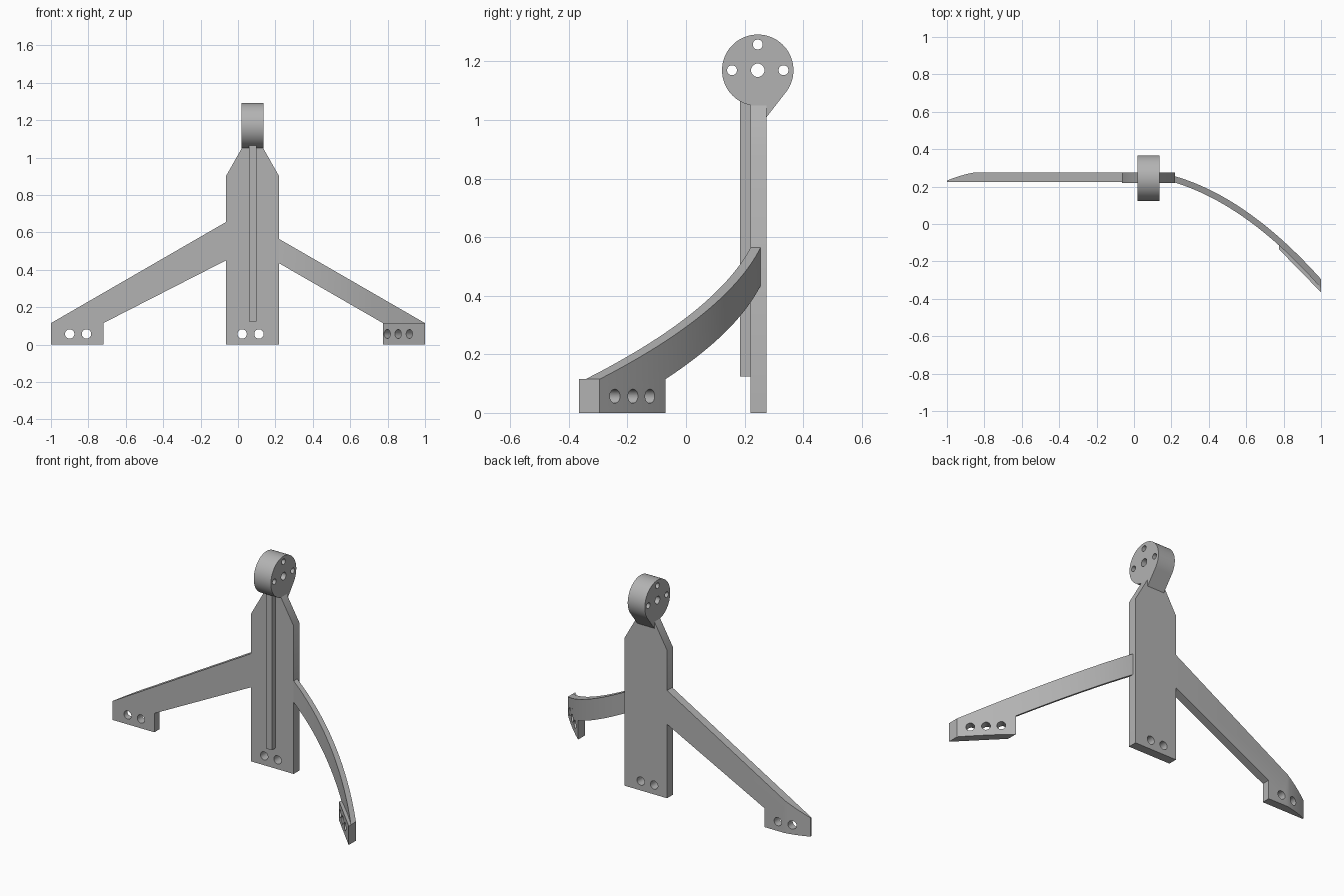
import bpy, bmesh, math
from mathutils import Vector

cube = bpy.data.objects.get("Cube")
if cube:
    bpy.data.objects.remove(cube, do_unlink=True)

grey = bpy.data.materials.new("plain grey")
grey.use_nodes = True
GREY = (0.45, 0.45, 0.45, 1)
grey.diffuse_color = GREY
grey.node_tree.nodes["Principled BSDF"].inputs["Base Color"].default_value = GREY


def prism(name, outline, axis, lo, hi):
    """Extrude a 2D outline along an axis; the outline uses the other two axes in order."""
    def place(p, d):
        c = list(p)
        c.insert("xyz".index(axis), d)
        return c
    bm = bmesh.new()
    face = bm.faces.new([bm.verts.new(place(p, lo)) for p in outline])
    out = bmesh.ops.extrude_face_region(bm, geom=[face])
    shift = Vector(place((0, 0), hi - lo))
    bmesh.ops.translate(bm, vec=shift, verts=[v for v in out["geom"] if isinstance(v, bmesh.types.BMVert)])
    bmesh.ops.recalc_face_normals(bm, faces=bm.faces)
    mesh = bpy.data.meshes.new(name)
    bm.to_mesh(mesh)
    bm.free()
    mesh.materials.append(grey)
    obj = bpy.data.objects.new(name, mesh)
    bpy.context.collection.objects.link(obj)
    return obj


def combine(obj, tool, operation):
    """Apply a boolean and remove the tool object."""
    mod = obj.modifiers.new("cut", "BOOLEAN")
    mod.operation, mod.object, mod.solver = operation, tool, "EXACT"
    bpy.context.view_layer.objects.active = obj
    bpy.ops.object.modifier_apply(modifier=mod.name)
    bpy.data.objects.remove(tool, do_unlink=True)


def drill(obj, centre, direction, radius):
    bpy.ops.mesh.primitive_cylinder_add(vertices=32, radius=radius, depth=0.3, location=centre)
    tool = bpy.context.object
    tool.rotation_euler = Vector(direction).to_track_quat("Z", "Y").to_euler()
    tool.data.materials.append(grey)
    combine(obj, tool, "DIFFERENCE")


# Upright plate with tapered top and two screw holes
plate = prism("back_plate", [(-0.065, 0), (0.22, 0), (0.22, 0.9), (0.135, 1.05),
                             (0.02, 1.05), (-0.065, 0.9)], "y", 0.22, 0.275)
for x in (0.022, 0.112):
    drill(plate, (x, 0.25, 0.057), (0, 1, 0), 0.025)

# Stiffening rib on the front of the plate
rib = prism("front_rib", [(0.058, 0.185), (0.098, 0.185), (0.098, 0.225), (0.058, 0.225)],
            "z", 0.125, 1.075)

# Round hub with a wedge blending into the plate
HY, HZ, HR = 0.245, 1.17, 0.122
arc = [math.radians(-38 + 296 * i / 64) for i in range(65)]
outline = [(HY + HR * math.cos(a), HZ + HR * math.sin(a)) for a in arc]
hub = prism("top_hub", outline + [(0.22, 1.01), (0.275, 1.01)], "x", 0.02, 0.135)
for dy, dz, r in ((0, 0, 0.023), (-0.088, 0, 0.017), (0.088, 0, 0.017), (0, 0.088, 0.017)):
    drill(hub, (0.08, HY + dy, HZ + dz), (1, 0, 0), r)

# Straight arm, its back rounded off toward the tip
right_arm = prism("right_arm", [(-1, 0), (-0.72, 0), (-0.72, 0.115), (-0.065, 0.45),
                                (-0.065, 0.655), (-1, 0.115)], "y", 0.1, 0.4)
tip = [(-0.855 - 0.145 * t, 0.275 - 0.025 * t - 0.018 * t * t) for t in [i / 8 for i in range(9)]]
combine(right_arm, prism("plan", [(0, 0.225), (0, 0.275)] + tip + [(-1, 0.225)], "z", -0.1, 1), "INTERSECT")
for x in (-0.9, -0.81):
    drill(right_arm, (x, 0.25, 0.057), (0, 1, 0), 0.025)


# Curved arm sweeping forward
def outer(x):
    u = x - 0.22
    return 0.255 - 0.292 * u - 0.53 * u * u


def inner(x):
    return outer(x) - 0.034 - 0.018 * (x - 0.22)


xs = [0.22 + 0.78 * i / 32 for i in range(33)]
left_arm = prism("left_arm", [(0.22, 0.435), (0.775, 0.115), (0.775, 0.1), (1, 0.1),
                              (1, 0.115), (0.22, 0.565)], "y", -0.6, 0.5)
strip = [(x, outer(x)) for x in xs] + [(x, inner(x)) for x in reversed(xs)]
combine(left_arm, prism("plan", strip, "z", -0.1, 1), "INTERSECT")

# Foot of the curved arm: curved outside, flat inside, three holes
fx = [0.775 + 0.225 * i / 10 for i in range(11)]
foot = prism("left_foot", [(x, outer(x)) for x in fx] + [(1, -0.365), (0.775, -0.135)], "z", 0, 0.115)
for x in (0.815, 0.875, 0.935):
    drill(foot, (x, outer(x) - 0.035, 0.057), (1, 1, 0), 0.024)

# Smooth the curved faces, keep the edges crisp
for obj in (plate, rib, hub, right_arm, left_arm, foot):
    bpy.ops.object.select_all(action="DESELECT")
    obj.select_set(True)
    bpy.context.view_layer.objects.active = obj
    bpy.ops.object.shade_smooth_by_angle(angle=math.radians(30))
